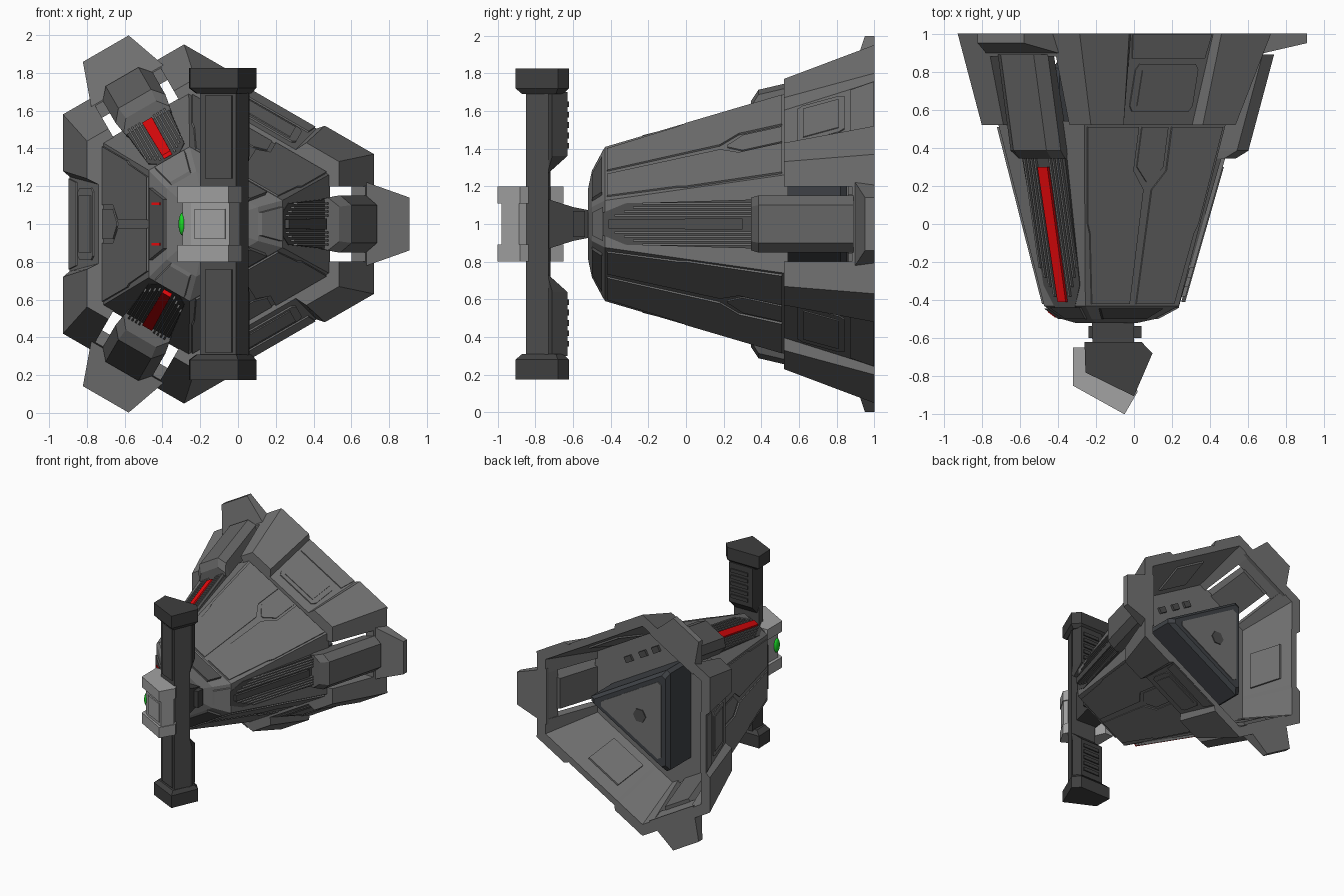
import bpy, bmesh
from math import radians, cos, sin, pi
from mathutils import Matrix

if "Cube" in bpy.data.objects:
    bpy.data.objects.remove(bpy.data.objects["Cube"])

CX = -0.164          # the hull has three-fold symmetry about the y axis at x=CX, z=1
RIDGE, FACE = 0, 60  # phase angles of the narrow ridges and the broad faces


def material(name, r, g=None, b=None):
    m = bpy.data.materials.new(name)
    m.diffuse_color = (r, r if g is None else g, r if b is None else b, 1)
    m.use_nodes = True
    m.node_tree.nodes["Principled BSDF"].inputs["Base Color"].default_value = m.diffuse_color
    return m


RED = material("red_glow", 0.85, 0.003, 0.004)
GREEN = material("green_lens", 0.01, 0.7, 0.02)
HULL = material("hull_grey", 0.17)
DARK = material("dark_grey", 0.075)
BLACK = material("near_black", 0.05)
LIGHT = material("light_grey", 0.36)


def loft_mesh(name, loops):
    """Skin equal-length loops and cap both ends."""
    bm = bmesh.new()
    rows = [[bm.verts.new(p) for p in loop] for loop in loops]
    n = len(rows[0])
    for a, b in zip(rows, rows[1:]):
        for i in range(n):
            j = (i + 1) % n
            bm.faces.new((a[i], a[j], b[j], b[i]))
    bm.faces.new(rows[0])
    bm.faces.new(rows[-1])
    bmesh.ops.recalc_face_normals(bm, faces=bm.faces)
    me = bpy.data.meshes.new(name)
    bm.to_mesh(me)
    bm.free()
    return me


def add(name, me, mat=HULL, matrix=Matrix()):
    ob = bpy.data.objects.new(name, me)
    ob.matrix_world = matrix
    if not me.materials:
        me.materials.append(mat)
    bpy.context.collection.objects.link(ob)


def loft(name, loops, mat=HULL):
    add(name, loft_mesh(name, loops), mat)


def trio(name, loops, phase, mat=HULL, ks=(0, 1, 2)):
    """Copies round the axis; local coords are (radius, y, tangent)."""
    me = loft_mesh(name, loops)
    for k in ks:
        a = radians(phase + 120 * k)
        add(f"{name}_{k + 1}", me, mat, Matrix.Translation((CX, 0, 1)) @ Matrix.Rotation(-a, 4, 'Y'))


def sym(half):
    return half + [(a, -b) for a, b in reversed(half)]


def slab(name, poly, surf, t, phase, mat=HULL, ks=(0, 1, 2)):
    """Plate with a (y, tangent) outline lying on the sloping surface surf(y)."""
    trio(name, [[(surf(y) + o, y, u) for y, u in poly] for o in (-0.015, t)], phase, mat, ks)


def section(y, r, h):
    """Six-sided section: ridges at radius r, half-width h."""
    pts = []
    for k in range(3):
        a = radians(120 * k)
        for s in (-h, h):
            pts.append((CX + r * cos(a) - s * sin(a), y, 1 + r * sin(a) + s * cos(a)))
    return pts


def prism(name, poly, z0, z1, mat=BLACK, poly_top=None):
    loft(name, [[(x, y, z0) for x, y in poly], [(x, y, z1) for x, y in (poly_top or poly)]], mat)


# ---------- hull, closed by a flat bulkhead inside the collar ----------
loft("hull", [section(-0.52, 0.18, 0.06), section(-0.50, 0.27, 0.09), section(-0.43, 0.40, 0.125),
              section(0.54, 0.65, 0.263)])
face_d = lambda y: 0.308 + 0.255 * (y + 0.43)
ridge_r = lambda y: 0.43 + 0.286 * (y + 0.40)
panel_d = lambda y: 0.576 + 0.315 * (y - 0.52)
inner_d = lambda y: 0.535 + 0.296 * (y - 0.52)

# raised skin panels either side of a stepped centre channel
half_panel = [(-0.42, 0.02), (-0.42, 0.25), (-0.05, 0.315), (0.0, 0.335), (0.51, 0.41),
              (0.51, 0.10), (0.28, 0.10), (0.18, 0.025)]
slab("hull_panel_right", half_panel, face_d, 0.009, FACE)
slab("hull_panel_left", [(y, -u) for y, u in half_panel], face_d, 0.009, FACE)
slab("channel_strip", sym([(0.22, 0.01), (0.30, 0.08), (0.51, 0.08)]), face_d, 0.005, FACE)

# nose plates and two small lights
nose_d = lambda y: 0.215 + 1.35 * (y + 0.5)
slab("nose_plate", sym([(-0.50, 0.13), (-0.445, 0.19)]), nose_d, 0.018, FACE, DARK)
slab("nose_ridge_plate", sym([(-0.50, 0.06), (-0.44, 0.09)]),
     lambda y: 0.27 + 1.85 * (y + 0.5), 0.02, RIDGE)
for s in (-1, 1):
    slab("nose_light_%s" % ("upper" if s < 0 else "lower"),
         [(-0.49, s * 0.10), (-0.46, s * 0.10), (-0.46, s * 0.115), (-0.49, s * 0.115)],
         nose_d, 0.024, FACE, RED, (1,))

# ---------- ridges: plinth, cooling fins, glowing strip ----------
slab("ridge_plinth", sym([(-0.44, 0.06), (-0.32, 0.11), (0.36, 0.13)]),
     lambda y: ridge_r(y) - 0.045, 0.025, RIDGE, DARK)
for i, h in enumerate((0.045, 0.066, 0.087, 0.108)):
    for s in (-1, 1):
        fin = [(-0.38 + 0.05 * i, s * h - 0.005), (-0.38 + 0.05 * i, s * h + 0.005),
               (0.36, s * h + 0.005), (0.36, s * h - 0.005)]
        slab(f"ridge_fin_{i}_{'a' if s < 0 else 'b'}", fin, lambda y: ridge_r(y) - 0.02, 0.02, RIDGE)
strip = sym([(-0.41, 0.025), (0.30, 0.03)])
slab("red_strip", strip, ridge_r, 0.006, RIDGE, RED, (1, 2))
slab("dark_strip", strip, ridge_r, 0.006, RIDGE, DARK, (0,))


# ---------- rear collar ----------
def collar_half(r, h, u0, step):
    d = 0.5 * r + 0.866 * h
    return [(0.5 * r + 0.173, 0.866 * r - 0.1), (d, 0.866 * r - 0.5 * h), (d, u0), (d - step, u0 - 0.03)]


def collar_loop(y, outer, inner):
    pts = sym(collar_half(*outer)) + sym(collar_half(*inner))[::-1]
    return [(d, y, u) for d, u in pts]


trio("collar_side", [collar_loop(0.52, (0.698, 0.331, 0.24, 0.06), (0.62, 0.26, 0.24, 0.001)),
                     collar_loop(1.0, (0.884, 0.37, 0.28, 0.035), (0.80, 0.32, 0.28, 0.001))], FACE)
trio("collar_corner", [[(r, y, h) for r, h in sym([(r0, 0.205), (r1, 0.205)])]
                       for y, r0, r1 in ((0.88, 0.765, 0.838), (1.0, 0.80, 0.884))], RIDGE)

# service hatch outside and a shallow hatch inside each collar panel
slab("hatch", sym([(0.59, 0.17), (0.62, 0.19), (0.81, 0.19), (0.84, 0.17)]), panel_d, 0.008, FACE)
slab("hatch_inset", sym([(0.62, 0.15), (0.81, 0.15)]), panel_d, 0.013, FACE)
slab("collar_rim", sym([(0.87, 0.22), (0.995, 0.24)]), panel_d, 0.008, FACE)
slab("inner_hatch", sym([(0.62, 0.16), (0.90, 0.16)]), inner_d, 0.01, FACE)

# corner blade behind each ridge
trio("corner_blade", [[(0.79, 0.885, -0.24), (1.072, 0.95, -0.14), (1.072, 0.95, 0.14), (0.79, 0.885, 0.24)],
                      [(0.79, 1.0, -0.24), (1.072, 1.0, -0.14), (1.072, 1.0, 0.14), (0.79, 1.0, 0.24)]],
     RIDGE)


# chamfered pod set into each corner gap
def pod_loop(y, r0, r1, w=1.0):
    return [(r, y, h * w) for r, h in sym([(r0, 0.13), (r1 - 0.06, 0.152), (r1, 0.10)])]


trio("corner_pod", [pod_loop(0.345, 0.56, 0.70, 0.92), pod_loop(0.385, 0.58, 0.765),
                    pod_loop(0.89, 0.74, 0.90)], RIDGE, material("pod_grey", 0.13))

# ---------- engine plug and bulkhead fittings seen from the rear ----------
loft("engine_plug", [section(0.50, 0.49, 0.02), section(0.82, 0.49, 0.02), section(0.855, 0.44, 0.02)],
     material("engine_grey", 0.05, 0.055, 0.062))
loft("engine_face", [section(0.84, 0.37, 0.02), section(0.862, 0.37, 0.02)])
loft("engine_hub", [[(CX + 0.06 * cos(k * pi / 3), y, 1 + 0.06 * sin(k * pi / 3)) for k in range(6)]
                    for y in (0.85, 0.87)], DARK)
for i, u in enumerate((-0.14, 0.02, 0.16)):
    trio(f"bulkhead_box_{i}", [[(d, y, u + w) for d, w in sym([(0.38, 0.035), (0.43, 0.035)])]
                               for y in (0.53, 0.56)], FACE, DARK)

# ---------- neck ----------
loft("neck", [[(x, y, z) for x, z in ((x0, 1 - h), (x1, 1 - h), (x1, 1 + h), (x0, 1 + h))]
              for y, x0, x1, h in ((-0.50, -0.22, 0.0, 0.07), (-0.60, -0.22, 0.0, 0.09),
                                   (-0.79, -0.19, 0.0, 0.15))], BLACK)
prism("neck_collar", [(-0.24, -0.60), (0.04, -0.60), (0.04, -0.535), (-0.24, -0.535)], 0.93, 1.07)

# ---------- upright bar, turned slightly to one side ----------
prism("bar_core", [(-0.20, -0.76), (-0.01, -0.85), (0.055, -0.73), (-0.19, -0.72)], 0.25, 1.75, DARK)
cap = [(-0.26, -0.62), (-0.255, -0.78), (0.0, -0.905), (0.097, -0.68), (0.04, -0.62)]
cap_in = [(-0.22, -0.65), (-0.215, -0.77), (-0.01, -0.87), (0.07, -0.69), (0.03, -0.65)]
pack = [(-0.20, -0.755), (-0.03, -0.83), (0.06, -0.71), (0.03, -0.63), (-0.19, -0.63)]
pack_in = [(-0.19, -0.755), (-0.03, -0.825), (0.05, -0.735), (0.03, -0.73), (-0.17, -0.73)]
for s, side in ((1, "upper"), (-1, "lower")):
    z = lambda v: 1 + s * v
    prism(f"bar_cap_{side}", cap, z(0.72), z(0.825))
    prism(f"bar_cap_neck_{side}", cap_in, z(0.69), z(0.72), BLACK, cap)
    prism(f"bar_pack_{side}", pack, z(0.36), z(0.70))
    prism(f"bar_pack_taper_{side}", pack_in, z(0.27), z(0.36), BLACK, pack)
    prism(f"bar_front_plate_{side}", [(-0.175, -0.785), (-0.035, -0.85), (-0.025, -0.83), (-0.165, -0.765)],
          z(0.24), z(0.68), DARK)
    for i in range(5):
        zz = 0.40 + 0.055 * i
        prism(f"bar_vent_{side}_{i}", [(-0.15, -0.64), (0.01, -0.64), (0.01, -0.62), (-0.15, -0.62)],
              z(zz), z(zz + 0.03))

# ---------- sensor head with green lens ----------
prism("head_plate", [(-0.29, -0.66), (-0.295, -0.83), (-0.25, -0.87), (-0.045, -0.98), (0.01, -0.885),
                     (-0.01, -0.84), (-0.2, -0.75), (-0.24, -0.66)], 0.87, 1.13, LIGHT)
for s, side in ((1, "upper"), (-1, "lower")):
    prism(f"head_bracket_{side}", [(-0.32, -0.65), (-0.32, -0.85), (-0.05, -1.0), (0.02, -0.88),
                                   (-0.005, -0.83), (-0.2, -0.74), (-0.24, -0.65)],
          1 + s * 0.11, 1 + s * 0.20, LIGHT)
prism("head_inset", [(-0.23, -0.895), (-0.07, -0.975), (-0.06, -0.95), (-0.22, -0.87)], 0.92, 1.08, LIGHT)
bpy.ops.mesh.primitive_uv_sphere_add(segments=16, ring_count=10, radius=1, location=(-0.295, -0.81, 1))
lens = bpy.context.object
lens.name = "green_lens"
lens.scale = (0.02, 0.035, 0.06)
lens.data.materials.append(GREEN)
bpy.ops.object.shade_smooth_by_angle()
